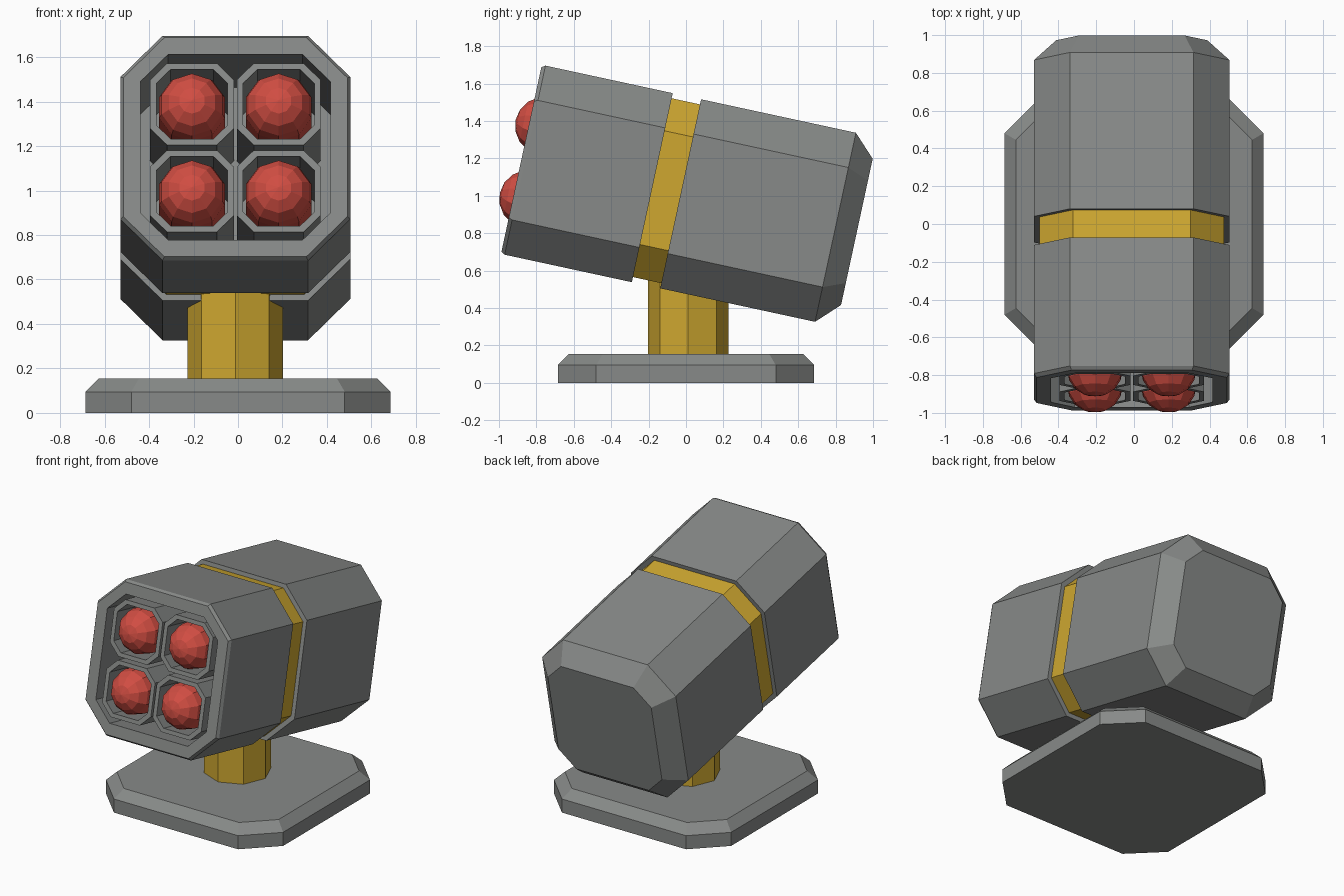
import bpy, bmesh, math
from mathutils import Matrix, Vector

if "Cube" in bpy.data.objects:
    bpy.data.objects.remove(bpy.data.objects["Cube"])


def material(name, rgb):
    m = bpy.data.materials.new(name)
    m.diffuse_color = (*rgb, 1)
    m.use_nodes = True
    m.node_tree.nodes["Principled BSDF"].inputs["Base Color"].default_value = m.diffuse_color
    return m


grey = material("grey metal", (0.245, 0.255, 0.248))
yellow = material("yellow paint", (0.62, 0.39, 0.03))
red = material("red warhead", (0.64, 0.075, 0.055))

# Launcher frame: local x = width, local y = up, local z = depth back from the muzzle
t = math.radians(12.2)
CX = -0.012
AIM = Matrix(((1, 0, 0, CX),
              (0, math.sin(t), math.cos(t), -0.88),
              (0, math.cos(t), -math.sin(t), 1.195),
              (0, 0, 0, 1)))


def finish(bm, name, mat, matrix):
    bm.transform(matrix)
    bmesh.ops.recalc_face_normals(bm, faces=bm.faces)
    me = bpy.data.meshes.new(name)
    bm.to_mesh(me)
    bm.free()
    me.materials.append(mat)
    ob = bpy.data.objects.new(name, me)
    bpy.context.collection.objects.link(ob)
    return ob


def octagon(h, c):
    k = h - c
    return [(k, h), (h, k), (h, -k), (k, -h), (-k, -h), (-h, -k), (-h, k), (-k, h)]


def loft(name, rings, mat, matrix, ox=0, oy=0):
    """Solid through cut-corner squares given as (depth, half size, corner cut)."""
    bm = bmesh.new()
    loops = [[bm.verts.new((x + ox, y + oy, z)) for x, y in octagon(h, c)]
             for z, h, c in rings]
    for a, b in zip(loops, loops[1:]):
        for i in range(8):
            j = (i + 1) % 8
            bm.faces.new((a[i], a[j], b[j], b[i]))
    bm.faces.new(loops[0])
    bm.faces.new(loops[-1])
    return finish(bm, name, mat, matrix)


# Base plate with bevelled top
loft("base_plate", [(0, 0.685, 0.205), (0.095, 0.685, 0.205), (0.155, 0.625, 0.18)],
     grey, Matrix())

# Octagonal pedestal
bm = bmesh.new()
bmesh.ops.create_cone(bm, cap_ends=True, segments=8, radius1=0.215, radius2=0.215, depth=0.48)
ob = finish(bm, "pedestal", yellow, Matrix.Translation((CX, 0.012, 0.38)))

# Front housing with hollow muzzle, rear housing with tapered back, band between
FLOOR = 0.70
loft("front_housing", [(0.716, 0.517, 0.19), (0.02, 0.517, 0.19), (0, 0.504, 0.185),
                       (0, 0.427, 0.125), (FLOOR, 0.427, 0.125)], grey, AIM)
loft("rear_housing", [(0.871, 0.517, 0.19), (1.718, 0.517, 0.19), (1.835, 0.40, 0.12)],
     grey, AIM)
loft("middle_band", [(0.712, 0.489, 0.178), (0.875, 0.489, 0.178)], yellow, AIM)

# Four launch tubes, each with a round-nosed missile
for row, oy in (("lower", -0.2), ("upper", 0.2)):
    for side, ox in (("left", -0.195), ("right", 0.195)):
        loft(f"tube_{row}_{side}",
             [(FLOOR, 0.188, 0.076), (0.01, 0.188, 0.076),
              (0.01, 0.160, 0.064), (FLOOR - 0.02, 0.160, 0.064)], grey, AIM, ox, oy)
        bm = bmesh.new()
        bmesh.ops.create_uvsphere(bm, u_segments=10, v_segments=8, radius=0.155)
        # Stretch the rear half into the missile body
        bmesh.ops.delete(bm, geom=[v for v in bm.verts if v.co.z > 0.01], context='VERTS')
        rim = [e for e in bm.edges if e.is_boundary]
        new = bmesh.ops.extrude_edge_only(bm, edges=rim)["geom"]
        bmesh.ops.translate(bm, vec=Vector((0, 0, FLOOR - 0.11)),
                            verts=[g for g in new if isinstance(g, bmesh.types.BMVert)])
        bmesh.ops.holes_fill(bm, edges=[e for e in bm.edges if e.is_boundary])
        ob = finish(bm, f"missile_{row}_{side}", red,
                    AIM @ Matrix.Translation((ox, oy, 0.08)))
        for p in ob.data.polygons:
            p.use_smooth = False
